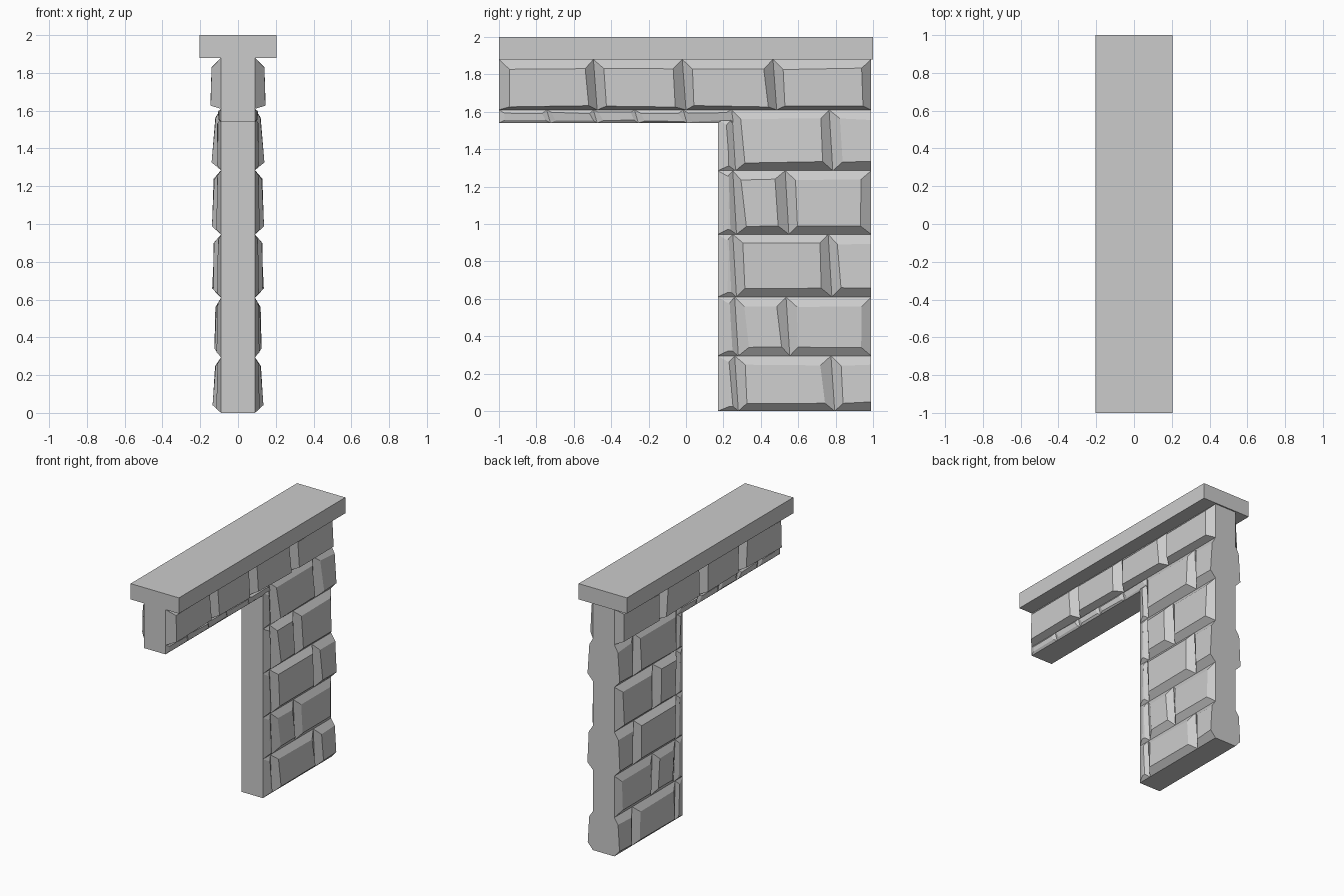
import bpy, bmesh, random

if "Cube" in bpy.data.objects:
    bpy.data.objects.remove(bpy.data.objects["Cube"])
random.seed(4)
FACE = 0.09      # half thickness of the core wall
END = 0.99       # flat end of the wall


def make(name, bm):
    bmesh.ops.recalc_face_normals(bm, faces=bm.faces)
    me = bpy.data.meshes.new(name)
    bm.to_mesh(me)
    bm.free()
    ob = bpy.data.objects.new(name, me)
    bpy.context.collection.objects.link(ob)
    return ob


def extruded(name, profile, half):
    """Solid from a (y, z) outline, extruded across x."""
    bm = bmesh.new()
    f = bm.faces.new([bm.verts.new((-half, y, z)) for y, z in profile])
    ext = bmesh.ops.extrude_face_region(bm, geom=[f])
    vs = [v for v in ext['geom'] if isinstance(v, bmesh.types.BMVert)]
    bmesh.ops.translate(bm, verts=vs, vec=(2 * half, 0, 0))
    return make(name, bm)


def stone(bm, y0, y1, z0, z1, low, high, left, right, bottom=0.05, top=0.05):
    """Chiselled block: slanted joints, bevel ring and a tilted front face."""
    j = lambda a: random.uniform(-a, a)
    a = 0.01
    l0, l1 = (y0 + a, y0 - a) if y0 > -1 and left and y0 != 0.17 else (y0, y0)
    r0, r1 = (y1 + a, y1 - a) if y1 < END else (y1, y1)
    base = [(l0, z0), (r0, z0), (r1, z1), (l1, z1)]
    s = min(0.008, (y1 - y0) * 0.04)
    dl, dr = (s if left else 0), (s if right else 0)
    ring = [(l0 + left + j(dl), z0 + bottom + j(s * .6)),
            (r0 - right + j(dr), z0 + bottom + j(s * .6)),
            (r1 - right + j(dr), z1 - top + j(s * .6)),
            (l1 + left + j(dl), z1 - top + j(s * .6))]
    depth = [low, low, high, high]
    vb = [bm.verts.new((FACE, y, z)) for y, z in base]
    vr = [bm.verts.new((FACE + d + j(0.003), y, z)) for d, (y, z) in zip(depth, ring)]
    for i in range(4):
        k = (i + 1) % 4
        bm.faces.new((vb[i], vb[k], vr[k], vr[i]))
    bm.faces.new(vr)
    bm.faces.new(vb[::-1])


# Coping slab and L-shaped core wall
extruded("coping_slab", [(-1, 1.88), (1, 1.88), (1, 2), (-1, 2)], 0.203)
extruded("wall_core", [(-1, 1.54), (0.17, 1.54), (0.17, 0), (END, 0),
                       (END, 1.89), (-1, 1.89)], FACE)

# Courses: z range, depth low/high, joint positions, bevelled at the end?
courses = [
    (0.00, 0.295, 0.043, 0.030, [0.27, 0.785, END], False),
    (0.295, 0.61, 0.036, 0.028, [0.27, 0.545, END], True),
    (0.61, 0.945, 0.044, 0.036, [0.26, 0.77, END], False),
    (0.945, 1.285, 0.046, 0.036, [0.26, 0.54, END], True),
    (1.285, 1.61, 0.048, 0.028, [0.255, 0.775, END], False),
    (1.61, 1.88, 0.054, 0.048, [-1, -0.485, -0.01, 0.475, END], True),
]
bm = bmesh.new()
for z0, z1, low, high, ys, bevel_end in courses:
    for y0, y1 in zip(ys, ys[1:]):
        right = 0.05 if (y1 < END or bevel_end) else 0
        stone(bm, y0, y1, z0, z1, low, high, 0.05, right,
              bottom=0.02 if z0 == 1.61 else 0.045)
    # narrow cut stone beside the opening
    if z0 < 1.6:
        stone(bm, 0.17, ys[0], z0, min(z1, 1.56), 0.022, 0.018, 0.055, 0.03,
              bottom=0.025, top=0.03)

# Thin cut course under the lintel
ys = [-1, -0.735, -0.485, -0.265, -0.005, 0.25]
for y0, y1 in zip(ys, ys[1:]):
    stone(bm, y0, y1, 1.54, 1.61, 0.010, 0.014, 0.03, 0.02, bottom=0.012, top=0.016)

stones = make("facing_stones", bm)
stones.modifiers.new("both_sides", 'MIRROR').use_mirror_merge = False
